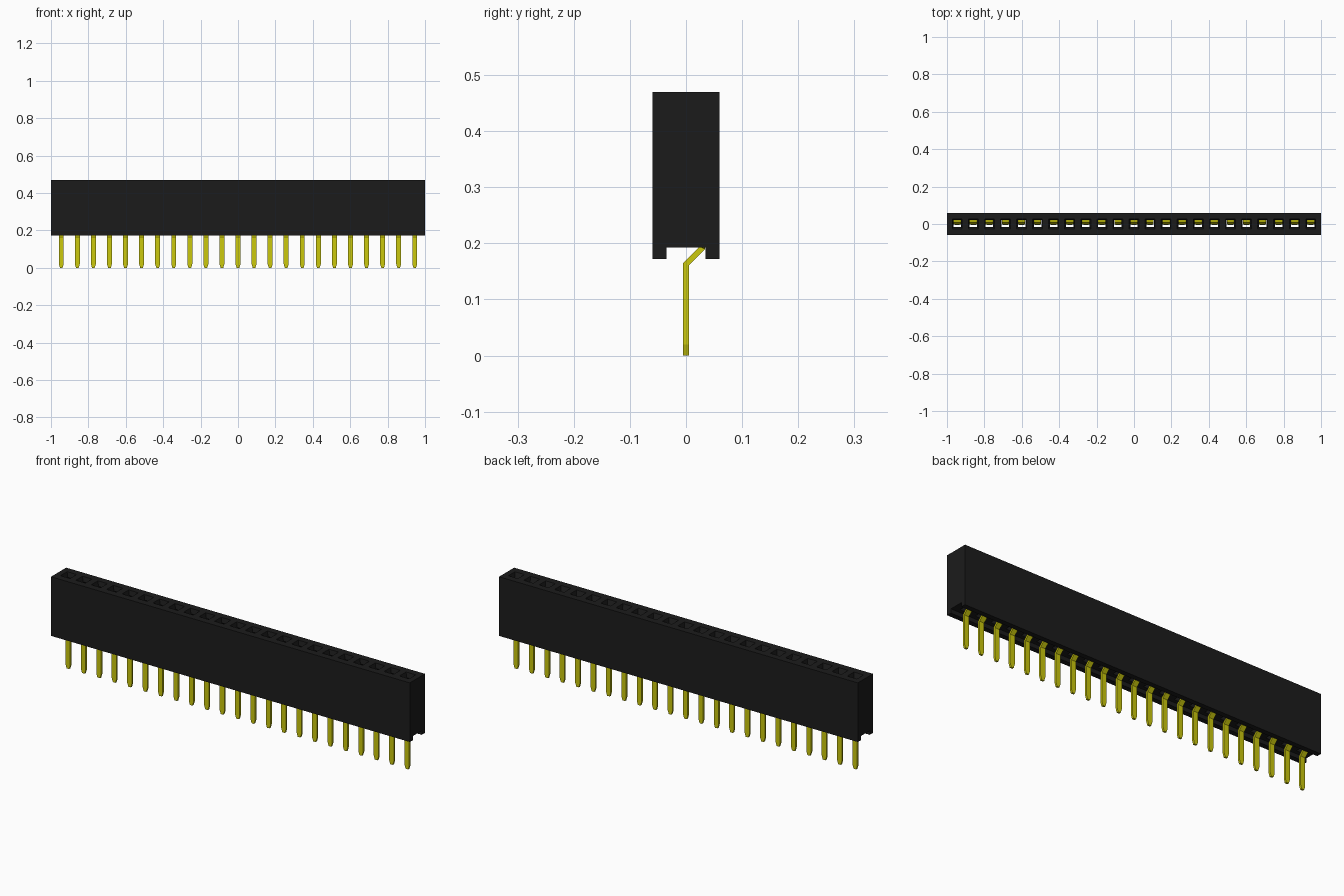
import bpy, bmesh
from mathutils import Vector

if "Cube" in bpy.data.objects:
    bpy.data.objects.remove(bpy.data.objects["Cube"])

COUNT = 23
PITCH = 1.89 / (COUNT - 1)
XS = [(i - (COUNT - 1) / 2) * PITCH for i in range(COUNT)]


def material(name, color, roughness):
    m = bpy.data.materials.new(name)
    m.use_nodes = True
    m.diffuse_color = color
    b = m.node_tree.nodes["Principled BSDF"]
    b.inputs["Base Color"].default_value = color
    b.inputs["Roughness"].default_value = roughness
    return m


def loft(bm, rings):
    """Skin closed rings of points and cap both ends."""
    vs = [[bm.verts.new(p) for p in ring] for ring in rings]
    n = len(vs[0])
    for a, b in zip(vs, vs[1:]):
        for i in range(n):
            j = (i + 1) % n
            bm.faces.new((a[i], a[j], b[j], b[i]))
    bm.faces.new(vs[0][::-1])
    bm.faces.new(vs[-1])


def mesh_object(name, bm, mat):
    bmesh.ops.recalc_face_normals(bm, faces=bm.faces)
    me = bpy.data.meshes.new(name)
    bm.to_mesh(me)
    bm.free()
    me.materials.append(mat)
    ob = bpy.data.objects.new(name, me)
    bpy.context.collection.objects.link(ob)
    return ob


black = material("black plastic", (0.0112, 0.0112, 0.0112, 1), 0.6)
gold = material("yellow gold", (0.6, 0.58, 0.004, 1), 0.5)

# Housing: profile with a channel underneath, extruded along x
bm = bmesh.new()
profile = [(-0.06, 0.172), (-0.035, 0.172), (-0.035, 0.193), (0.035, 0.193),
           (0.035, 0.172), (0.06, 0.172), (0.06, 0.47), (-0.06, 0.47)]
loft(bm, [[(x, y, z) for y, z in profile] for x in (-1, 1)])
housing = mesh_object("housing", bm, black)

# Sockets: funnel mouth, narrow neck, deeper cavity behind the contact
bm = bmesh.new()
sections = [(0.18, 0.02, -0.015, 0.0345), (0.435, 0.02, -0.015, 0.0345),
            (0.445, 0.02, -0.015, 0.022), (0.475, 0.028, -0.028, 0.028)]
for x in XS:
    loft(bm, [[(x - w, y0, z), (x + w, y0, z), (x + w, y1, z), (x - w, y1, z)]
              for z, w, y0, y1 in sections])
cutter = mesh_object("socket_cutter", bm, black)
cutter.hide_render = True
cutter.hide_viewport = True

cut = housing.modifiers.new("sockets", "BOOLEAN")
cut.operation = "DIFFERENCE"
cut.solver = "EXACT"
cut.object = cutter
bpy.context.view_layer.update()
result = bpy.data.meshes.new_from_object(
    housing.evaluated_get(bpy.context.evaluated_depsgraph_get()))
housing.modifiers.clear()
housing.data = result
bpy.data.objects.remove(cutter)

# Pin: bent strip with a tapered tip, widening into a sprung contact
T = 0.005
path = [(0, 0, 0.007), (0, 0.02, 0.0132), (0, 0.163, 0.0132),
        (0.029, 0.192, 0.0132), (0.029, 0.198, 0.0195),
        (0.029, 0.36, 0.0195), (0.003, 0.41, 0.0195), (0.016, 0.44, 0.0195)]
pts = [Vector((y, z)) for y, z, w in path]
rings = []
for i, p in enumerate(pts):
    before = (p - pts[i - 1]).normalized() if i else (pts[1] - p).normalized()
    after = (pts[i + 1] - p).normalized() if i + 1 < len(pts) else before
    along = (before + after).normalized()
    side = Vector((along.y, -along.x)) / along.dot(before)
    w = path[i][2]
    outline = [(-w, -T), (w, -T), (w, T), (-w, T)]
    rings.append([(x, *(p + side * t)) for x, t in outline])
bm = bmesh.new()
loft(bm, rings)
pin = mesh_object("pin_1", bm, gold)
pin.location.x = XS[0]
for i, x in enumerate(XS[1:], 2):
    ob = bpy.data.objects.new(f"pin_{i}", pin.data)
    ob.location.x = x
    bpy.context.collection.objects.link(ob)
